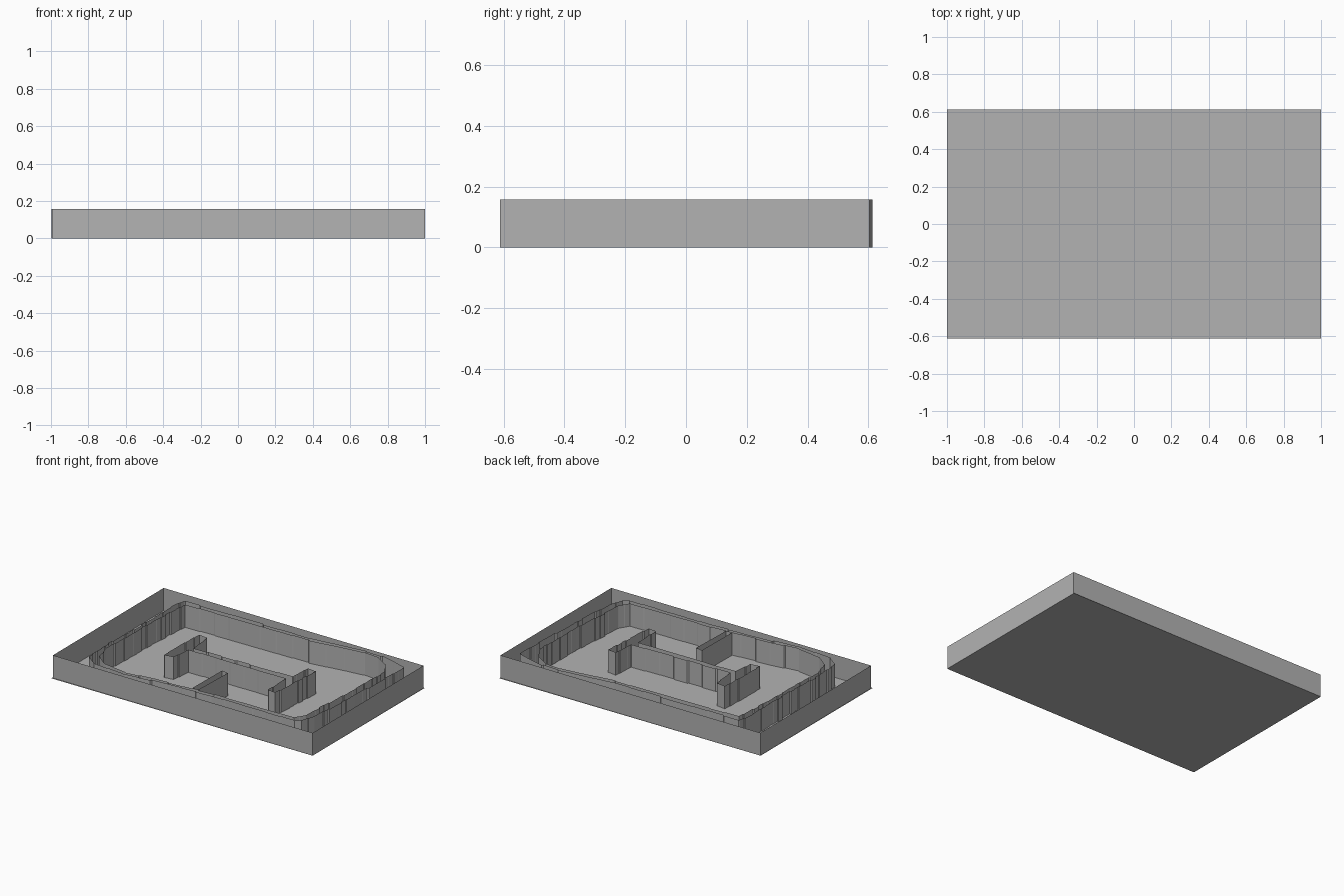
import bpy, bmesh, random
from mathutils import Vector

cube = bpy.data.objects.get("Cube")
if cube:
    bpy.data.objects.remove(cube, do_unlink=True)

random.seed(4)
HEIGHT = 0.157

grey = bpy.data.materials.new("plain_grey")
grey.use_nodes = True
grey.diffuse_color = (0.45, 0.45, 0.45, 1)
grey.node_tree.nodes["Principled BSDF"].inputs["Base Color"].default_value = (0.45, 0.45, 0.45, 1)


def finish(name, bm):
    mesh = bpy.data.meshes.new(name)
    bm.to_mesh(mesh)
    bm.free()
    mesh.materials.append(grey)
    obj = bpy.data.objects.new(name, mesh)
    bpy.context.collection.objects.link(obj)
    return obj


def wall_loop(name, points):
    """Stand an open-topped sheet of wall on a closed outline."""
    bm = bmesh.new()
    low = [bm.verts.new((p[0], p[1], 0)) for p in points]
    high = [bm.verts.new((p[0], p[1], HEIGHT)) for p in points]
    n = len(points)
    for i in range(n):
        j = (i + 1) % n
        bm.faces.new((low[i], low[j], high[j], high[i]))
    return finish(name, bm)


def stepped(points, depth):
    """Break an outline into short runs that jog in and out."""
    result = []
    for i, p in enumerate(points):
        a, b = Vector(p), Vector(points[(i + 1) % len(points)])
        along = b - a
        side = Vector((along.y, -along.x)).normalized()
        # the short ends are rougher than the long sides
        spacing = 0.045 if abs(along.y) > abs(along.x) else 0.11
        runs = max(1, round(along.length / spacing))
        for k in range(runs):
            shift = side * random.uniform(-depth, depth)
            result.append(a + along * ((k + 0.04) / runs) + shift)
            result.append(a + along * ((k + 0.96) / runs) + shift)
    return result


# Floor
bm = bmesh.new()
floor = [bm.verts.new((x, y, 0)) for x, y in
         ((-1, -0.613), (1, -0.613), (1, 0.613), (-1, 0.613))]
bm.faces.new(floor)
finish("floor", bm)

# Outer boundary, very slightly out of square
wall_loop("boundary_wall", [(-0.994, -0.603), (1, -0.612), (0.996, 0.604), (-0.998, 0.613)])

# Ring wall: an outer and an inner skin
outer = [(0.80, -0.53), (0.84, -0.50), (0.87, -0.40), (0.895, 0), (0.91, 0.40), (0.91, 0.51),
         (0.80, 0.545), (0.70, 0.57), (0.58, 0.576), (0.46, 0.56), (0.19, 0.53), (-0.30, 0.53),
         (-0.78, 0.53), (-0.795, 0.45), (-0.80, 0), (-0.81, -0.30), (-0.80, -0.49),
         (-0.72, -0.55), (-0.48, -0.575), (-0.28, -0.55), (0.16, -0.525)]
inner = [(0.77, -0.49), (0.81, -0.42), (0.84, 0), (0.85, 0.39), (0.80, 0.48), (0.70, 0.54),
         (0.58, 0.55), (0.44, 0.535), (0.19, 0.50), (-0.30, 0.50), (-0.75, 0.49),
         (-0.765, 0.20), (-0.77, 0), (-0.78, -0.33), (-0.75, -0.45), (-0.66, -0.52),
         (-0.48, -0.55), (-0.28, -0.525), (0.16, -0.495)]
wall_loop("ring_outer_skin", stepped(outer, 0.007))
wall_loop("ring_inner_skin", stepped(inner, 0.005))

# Central island: a long wall with a crossbar at each end
island = [(-0.43, -0.20), (-0.36, -0.19), (-0.35, -0.045), (0.40, -0.045), (0.405, -0.245),
          (0.465, -0.25), (0.49, 0.15), (0.425, 0.16), (0.42, 0.0), (-0.335, -0.01),
          (-0.35, 0.16), (-0.42, 0.17)]
wall_loop("island_wall", stepped(island, 0.004))

# Short stub reaching in from the front of the ring
wall_loop("stub_wall", [(0.0, -0.50), (0.045, -0.50), (0.055, -0.19), (0.005, -0.18)])
